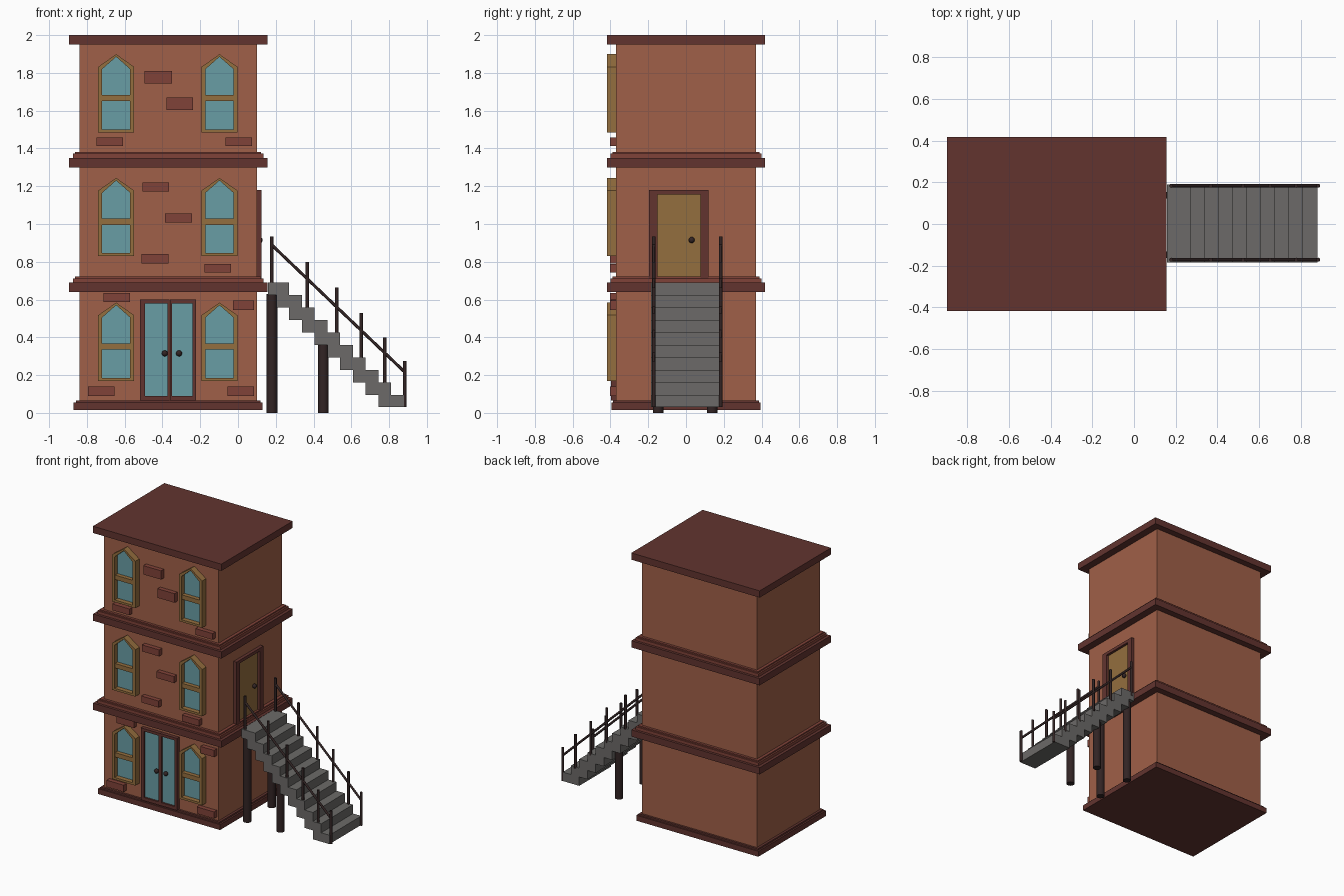
import bpy, bmesh, math
from mathutils import Vector

if "Cube" in bpy.data.objects:
    bpy.data.objects.remove(bpy.data.objects["Cube"])


def srgb(r, g, b):
    lin = [((c / 255 + 0.055) / 1.055) ** 2.4 for c in (r, g, b)]
    return (*lin, 1)


def material(name, rgb):
    m = bpy.data.materials.new(name)
    m.diffuse_color = srgb(*rgb)
    m.use_nodes = True
    m.node_tree.nodes["Principled BSDF"].inputs["Base Color"].default_value = m.diffuse_color
    return m


WALL = material("wall_brick", (160, 96, 72))
TRIM = material("dark_trim", (98, 52, 47))
LEDGE = material("ledge_red", (128, 66, 56))
GOLD = material("ochre_wood", (148, 110, 62))
GLASS = material("glass", (105, 158, 165))
IRON = material("dark_iron", (50, 36, 36))
STONE = material("stair_stone", (108, 106, 104))


def finish(name, bm, mat):
    bmesh.ops.recalc_face_normals(bm, faces=bm.faces)
    me = bpy.data.meshes.new(name)
    bm.to_mesh(me)
    bm.free()
    me.materials.append(mat)
    ob = bpy.data.objects.new(name, me)
    bpy.context.collection.objects.link(ob)
    return ob


def box(name, x0, x1, y0, y1, z0, z1, mat):
    bm = bmesh.new()
    bmesh.ops.create_cube(bm, size=1)
    for v in bm.verts:
        v.co = ((x0 + x1) / 2 + v.co.x * (x1 - x0), (y0 + y1) / 2 + v.co.y * (y1 - y0),
                (z0 + z1) / 2 + v.co.z * (z1 - z0))
    return finish(name, bm, mat)


def rod(name, a, b, r, mat, sides=12):
    a, b = Vector(a), Vector(b)
    bm = bmesh.new()
    bmesh.ops.create_cone(bm, cap_ends=True, segments=sides, radius1=r, radius2=r, depth=(b - a).length)
    rot = (b - a).to_track_quat('Z', 'Y')
    for v in bm.verts:
        v.co = rot @ v.co + (a + b) / 2
    for f in bm.faces:
        f.smooth = len(f.verts) == 4
    return finish(name, bm, mat)


def knob(name, loc, mat):
    bm = bmesh.new()
    bmesh.ops.create_uvsphere(bm, u_segments=16, v_segments=8, radius=0.016)
    bmesh.ops.translate(bm, verts=bm.verts, vec=loc)
    for f in bm.faces:
        f.smooth = True
    return finish(name, bm, mat)


# wall mappings: (across, up, depth) -> world
def front(u, v, d):
    return (u, -d, v)


def side(u, v, d):
    return (d, u, v)


def ring(name, outer, inner, d0, d1, place, mat):
    """Frame between two matching outlines, from depth d0 to d1."""
    bm = bmesh.new()
    loops = [[bm.verts.new(place(u, v, d)) for u, v in pts]
             for pts, d in ((outer, d0), (outer, d1), (inner, d1), (inner, d0))]
    n = len(outer)
    for k in range(4):
        a, b = loops[k], loops[(k + 1) % 4]
        for i in range(n):
            j = (i + 1) % n
            bm.faces.new((a[i], a[j], b[j], b[i]))
    return finish(name, bm, mat)


def slab(name, pts, d0, d1, place, mat):
    bm = bmesh.new()
    f = bm.faces.new([bm.verts.new(place(u, v, d0)) for u, v in pts])
    ext = bmesh.ops.extrude_face_region(bm, geom=[f], use_keep_orig=True)
    off = Vector(place(0, 0, d1)) - Vector(place(0, 0, d0))
    bmesh.ops.translate(bm, vec=off, verts=[g for g in ext["geom"] if isinstance(g, bmesh.types.BMVert)])
    return finish(name, bm, mat)


def rect(u0, u1, v0, v1):
    return [(u0, v0), (u1, v0), (u1, v1), (u0, v1)]


def arch(cx, hw, z0, shoulder, top):
    return [(cx - hw, z0), (cx + hw, z0), (cx + hw, shoulder), (cx, top), (cx - hw, shoulder)]


# building body, base, floor bands and roof
def tier(name, grow, z0, z1, mat):
    box(name, -0.84 - grow, 0.10 + grow, -0.37 - grow * 0.85, 0.37 + grow * 0.85, z0, z1, mat)


tier("walls", 0.0, 0.03, 1.96, WALL)
tier("base_plinth", 0.03, 0.015, 0.055, TRIM)
tier("base_step", 0.018, 0.055, 0.066, TRIM)
for k, z in enumerate((0.64, 1.30)):
    tier(f"floor_band_{k}", 0.056, z, z + 0.05, TRIM)
    tier(f"floor_ledge_{k}", 0.034, z + 0.05, z + 0.072, LEDGE)
    tier(f"floor_ledge_top_{k}", 0.022, z + 0.072, z + 0.081, LEDGE)
tier("roof_slab", 0.056, 1.95, 2.0, TRIM)

# pointed windows, two per floor
for fl, z in enumerate((0.17, 0.83, 1.485)):
    for s, cx in enumerate((-0.645, -0.098)):
        tag = f"{fl}_{s}"
        inner = arch(cx, 0.074, z + 0.016, z + 0.335, z + 0.4)
        ring("window_frame_" + tag, arch(cx, 0.095, z, z + 0.347, z + 0.414), inner, 0.365, 0.417, front, GOLD)
        slab("window_glass_" + tag, inner, 0.365, 0.382, front, GLASS)
        box("window_bar_" + tag, cx - 0.076, cx + 0.076, -0.412, -0.365, z + 0.165, z + 0.198, GOLD)

# front double door
for k, (a, b, c, d) in enumerate(((-0.518, -0.363, -0.493, -0.374), (-0.361, -0.222, -0.35, -0.242))):
    ring(f"front_door_frame_{k}", rect(a, b, 0.066, 0.6), rect(c, d, 0.09, 0.58), 0.365, 0.397, front, TRIM)
    slab(f"front_door_glass_{k}", rect(c, d, 0.09, 0.58), 0.365, 0.384, front, GLASS)
for k, x in enumerate((-0.388, -0.312)):
    knob(f"front_door_knob_{k}", (x, -0.4, 0.315), IRON)

# side door at the top of the stairs
ring("side_door_frame", rect(-0.195, 0.12, 0.71, 1.18), rect(-0.152, 0.078, 0.715, 1.157), 0.09, 0.124, side, TRIM)
slab("side_door_panel", rect(-0.152, 0.078, 0.715, 1.157), 0.09, 0.106, side, GOLD)
knob("side_door_knob", (0.115, 0.03, 0.915), IRON)

# raised bricks: left edge, bottom, width, height
BRICKS = [(-0.494, 1.745, .145, .065), (-0.378, 1.603, .14, .067), (-0.748, 1.412, .14, .046),
          (-0.066, 1.412, .14, .046), (-0.505, 1.172, .14, .048), (-0.386, 1.007, .142, .048),
          (-0.51, 0.792, .142, .048), (-0.177, 0.742, .14, .046), (-0.713, 0.586, .142, .048),
          (-0.026, 0.546, .112, .05), (-0.795, 0.09, .14, .05), (-0.055, 0.09, .14, .05)]
for k, (x, z, w, h) in enumerate(BRICKS):
    box(f"raised_brick_{k}", x, x + w, -0.403, -0.365, z, z + h, LEDGE)

# stair treads
RISE, RUN = 0.066, 0.0675
for i in range(10):
    x1 = 0.878 - RUN * (9 - i)
    top = 0.69 - RISE * i
    box(f"stair_step_{i}", max(0.158, x1 - 2 * RUN), x1, -0.184, 0.189, top - RISE, top, STONE)

# railings with posts on both sides
POSTS = [(0.178, 0.66, 0.935), (0.367, 0.55, 0.80), (0.522, 0.41, 0.665),
         (0.652, 0.28, 0.53), (0.777, 0.15, 0.40), (0.882, 0.03, 0.275)]
for s, y in enumerate((-0.171, 0.183)):
    for k, (x, z0, z1) in enumerate(POSTS):
        rod(f"rail_post_{s}_{k}", (x, y, z0), (x, y, z1), 0.0095, IRON)
    rod(f"handrail_{s}", (0.18, y, 0.888), (0.884, y, 0.215), 0.008, IRON)

# support columns under the stairs
for k, (x, z) in enumerate(((0.18, 0.63), (0.452, 0.365))):
    for s, y in enumerate((-0.148, 0.138)):
        rod(f"support_column_{k}_{s}", (x, y, 0), (x, y, z), 0.028, IRON, 20)
